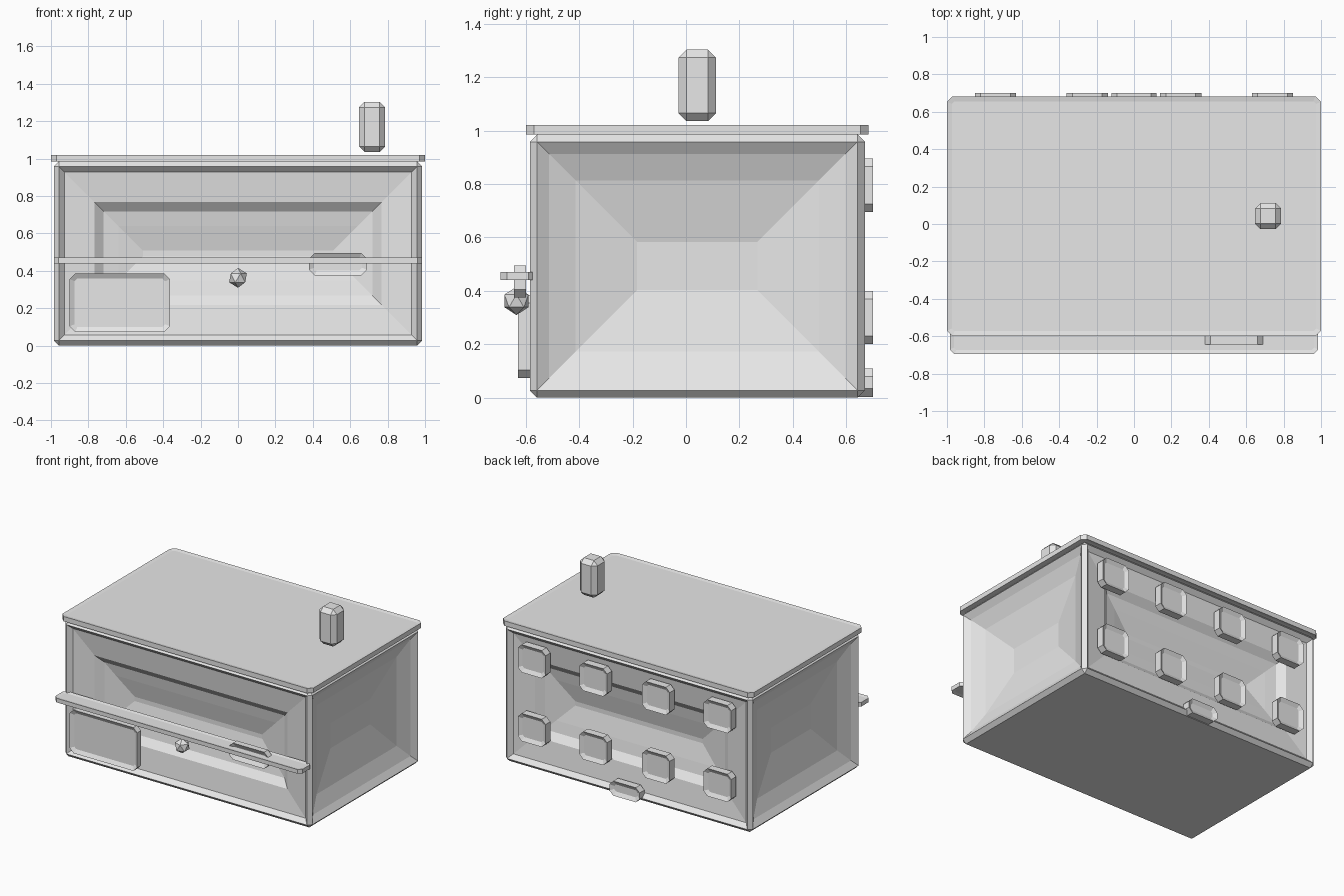
import bpy, bmesh
from mathutils import Vector

if "Cube" in bpy.data.objects:
    bpy.data.objects.remove(bpy.data.objects["Cube"])

grey = bpy.data.materials.new("plain_grey")
grey.diffuse_color = (0.8, 0.8, 0.8, 1)
grey.use_nodes = True
grey.node_tree.nodes["Principled BSDF"].inputs["Base Color"].default_value = grey.diffuse_color


def finish(bm, name):
    me = bpy.data.meshes.new(name)
    bm.to_mesh(me)
    bm.free()
    ob = bpy.data.objects.new(name, me)
    me.materials.append(grey)
    bpy.context.collection.objects.link(ob)
    return ob


def box(lo, hi):
    """Plain box between two corners."""
    bm = bmesh.new()
    bmesh.ops.create_cube(bm, size=1)
    lo, hi = Vector(lo), Vector(hi)
    for v in bm.verts:
        v.co = Vector([lo[i] + (v.co[i] + 0.5) * (hi[i] - lo[i]) for i in range(3)])
    return bm


def chamfer(bm, width, axis=None):
    """Chamfer every edge, or only the edges along one axis."""
    edges = [e for e in bm.edges if axis is None or
             abs((e.verts[0].co - e.verts[1].co).normalized()[axis]) > 0.9]
    bmesh.ops.bevel(bm, geom=edges, offset=width, segments=1, affect='EDGES')
    bm.normal_update()


def sink(bm, normal, steps):
    """Inset the main face pointing along normal, ring by ring."""
    face = max((f for f in bm.faces if f.normal.dot(Vector(normal)) > 0.99),
               key=lambda f: f.calc_area())
    for width, depth in steps:
        bmesh.ops.inset_region(bm, faces=[face], thickness=width, depth=-depth,
                               use_even_offset=True)
        bm.normal_update()


def tray(name, lo, hi, axis, width=0.03, depth=0.01):
    """Thin plate with cut corners, a rim and sunken panels on both faces."""
    bm = box(lo, hi)
    chamfer(bm, width, axis)
    for sign in (1, -1):
        n = [0, 0, 0]
        n[axis] = sign
        sink(bm, n, [(width * 0.9, depth)])
    return finish(bm, name)


# Body with hollowed walls
body = box((-0.985, -0.585, 0), (0.985, 0.67, 0.985))
chamfer(body, 0.027)
for s in (1, -1):
    sink(body, (0, s, 0), [(0.03, 0.03), (0.16, 0.02), (0.05, 0.04),
                           (0.08, 0.015), (0.13, 0.03)])
    sink(body, (s, 0, 0), [(0.045, 0.03), (0.10, 0.04), (0.23, 0.05)])
finish(body, "body")

# Roof and front shelf
tray("roof", (-1, -0.6, 0.985), (1, 0.683, 1.02), 2, 0.03, 0.005)
tray("front_shelf", (-0.985, -0.695, 0.44), (0.985, -0.565, 0.47), 2, 0.025, 0.005)

# Front door panel and front plaque
tray("door_panel", (-0.9, -0.63, 0.073), (-0.363, -0.585, 0.385), 1, 0.03, 0.015)
tray("front_plaque", (0.38, -0.645, 0.375), (0.69, -0.6, 0.495), 1, 0.03, 0.015)

# Back windows in two rows, and the low back vent
for row, z in (("lower", 0.3), ("upper", 0.795)):
    for i, x in enumerate((-0.74, -0.25, 0.25, 0.74)):
        tray(f"{row}_window_{i + 1}", (x - 0.11, 0.645, z - 0.1),
             (x + 0.11, 0.7, z + 0.1), 1, 0.03, 0.015)
tray("back_vent", (-0.12, 0.645, 0.003), (0.12, 0.7, 0.108), 1, 0.03, 0.015)

# Chimney
chimney = box((0.647, -0.028, 1.035), (0.787, 0.112, 1.303))
chamfer(chimney, 0.03)
finish(chimney, "chimney")

# Faceted knob
knob = bmesh.new()
bmesh.ops.create_icosphere(knob, subdivisions=1, radius=0.053)
finish(knob, "knob").location = (0, -0.635, 0.362)
